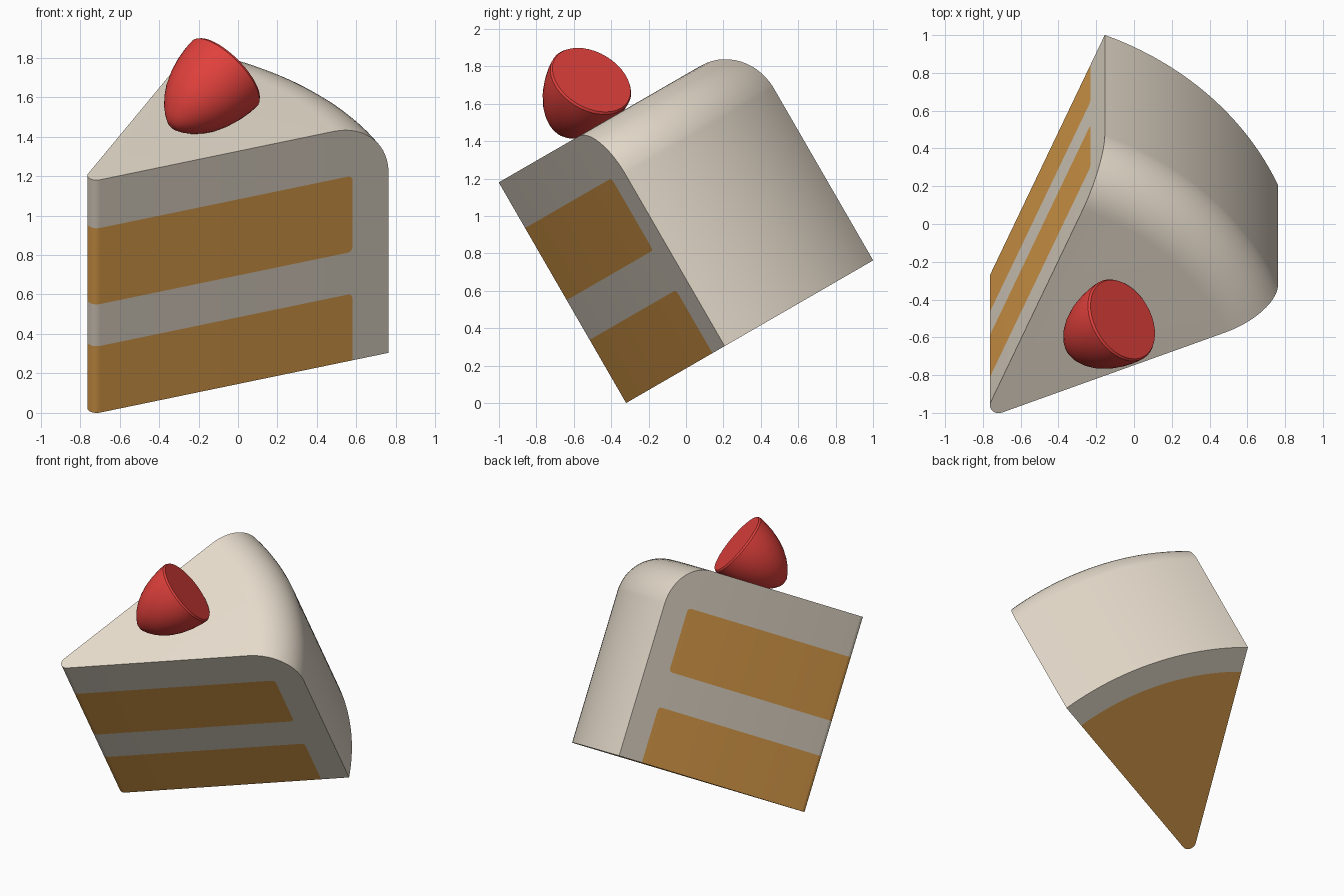
import bpy, bmesh
from math import sin, cos, sqrt, radians, pi
from mathutils import Matrix, Vector

if "Cube" in bpy.data.objects:
    bpy.data.objects.remove(bpy.data.objects["Cube"])

# Whole slice leans back: tilted 30 degrees about x, tip touching the ground
TILT = Matrix.Translation((0, -0.32, 0)) @ Matrix.Rotation(radians(30), 4, 'X')
TIP = Vector((-0.803, -0.04))       # sharp wedge tip before rounding
R, H, FILLET = 1.694, 1.362, 0.30   # wedge radius, height, top edge rounding
R_SPONGE, CORNER, TIP_R = 1.497, 0.025, 0.047
LAYERS = [(0.0, 0.39), (0.635, 1.08)]
A0, A1, N = radians(22.5), radians(67.5), 32


def material(name, rgb):
    m = bpy.data.materials.new(name)
    m.diffuse_color = (*rgb, 1)
    m.use_nodes = True
    m.node_tree.nodes["Principled BSDF"].inputs["Base Color"].default_value = m.diffuse_color
    return m


def finish(bm, name, mats, matrix):
    bmesh.ops.recalc_face_normals(bm, faces=bm.faces)
    me = bpy.data.meshes.new(name)
    bm.to_mesh(me)
    bm.free()
    ob = bpy.data.objects.new(name, me)
    bpy.context.collection.objects.link(ob)
    for m in mats:
        me.materials.append(m)
    ob.matrix_world = matrix
    bpy.ops.object.select_all(action='DESELECT')
    ob.select_set(True)
    bpy.context.view_layer.objects.active = ob
    bpy.ops.object.shade_smooth_by_angle(angle=radians(32))
    return ob


cream = material("cream frosting", (0.80, 0.72, 0.61))
sponge = material("golden sponge", (0.80, 0.38, 0.078))
red = material("strawberry red", (0.75, 0.052, 0.045))


def polar(r, a):
    return TIP + Vector((r * cos(a), r * sin(a)))


def outer_radius(v):
    d = max(0, v - (H - FILLET))
    return R - FILLET + sqrt(max(0, FILLET ** 2 - d * d))


def sponge_radius(v):
    off = CORNER
    for a, b in LAYERS:
        if a <= v <= b:
            d = b - v if a == 0 else min(v - a, b - v)
            k = max(0, CORNER - d)
            off = CORNER - sqrt(max(0, CORNER ** 2 - k * k))
    return min(R_SPONGE - off, outer_radius(v) - 0.05)


arc = [A0 + (A1 - A0) * i / N for i in range(N + 1)]


def outline(v):
    """Plan of the slice at one height: outer arc, sponge marks, rounded tip."""
    c = polar(TIP_R / sin(A0), pi / 4)
    tip = [c + TIP_R * Vector((cos(t), sin(t)))
           for t in (radians(157.5 + 135 * i / 12) for i in range(13))]
    return ([polar(sponge_radius(v), A0)] + [polar(outer_radius(v), a) for a in arc]
            + [polar(sponge_radius(v), A1)] + tip)


# Cake slice: stacked outlines, sponge coloured by height and radius
levels = {H - FILLET + FILLET * sin(radians(90 * k / 14)) for k in range(15)}
for a, b in LAYERS:
    levels |= {a, b}
    for d in (0.003, 0.01, CORNER):
        levels.add(b - d)
        if a:
            levels.add(a + d)
levels = sorted(levels)
bm = bmesh.new()
rings = [[bm.verts.new((p.x, p.y, v)) for p in outline(v)] for v in levels]
count = len(rings[0])
for k in range(len(levels) - 1):
    mid = (levels[k] + levels[k + 1]) / 2
    in_layer = any(a < mid < b for a, b in LAYERS)
    for i in range(count):
        j = (i + 1) % count
        f = bm.faces.new((rings[k][i], rings[k][j], rings[k + 1][j], rings[k + 1][i]))
        f.material_index = int(in_layer and i >= N + 2)
bm.faces.new(rings[-1])

# Underside: frosting band around a sponge floor
base = rings[0]
inner = [base[0]]
for a in arc[1:-1]:
    p = polar(R_SPONGE, a)
    inner.append(bm.verts.new((p.x, p.y, 0)))
inner.append(base[N + 2])
for i in range(N):
    bm.faces.new((base[i + 1], inner[i], inner[i + 1], base[i + 2]))
bm.faces.new(inner + base[N + 3:]).material_index = 1
finish(bm, "cake_slice", [cream, sponge], TILT)

# Strawberry: lathed blunt cone lying on the cake, flat end facing outwards
profile = [(0.004, 0.226), (0.016, 0.234), (0.06, 0.232), (0.13, 0.221), (0.2, 0.202),
           (0.27, 0.172), (0.32, 0.141), (0.36, 0.108), (0.395, 0.07), (0.418, 0.036)]
SEG = 40
bm = bmesh.new()
rings = [[bm.verts.new((r * cos(2 * pi * i / SEG), r * sin(2 * pi * i / SEG), s))
          for i in range(SEG)] for s, r in profile]
for lo, hi in zip(rings, rings[1:]):
    for i in range(SEG):
        j = (i + 1) % SEG
        bm.faces.new((lo[i], lo[j], hi[j], hi[i]))
bm.faces.new(rings[0])
end = bm.verts.new((0, 0, 0.427))
for i in range(SEG):
    bm.faces.new((rings[-1][i], rings[-1][(i + 1) % SEG], end))
axis = Vector((-0.656, -0.656, -0.375))
turn = axis.to_track_quat('Z', 'Y').to_matrix().to_4x4()
finish(bm, "strawberry", [red], TILT @ Matrix.Translation((-0.057, 0.706, 1.59)) @ turn)
